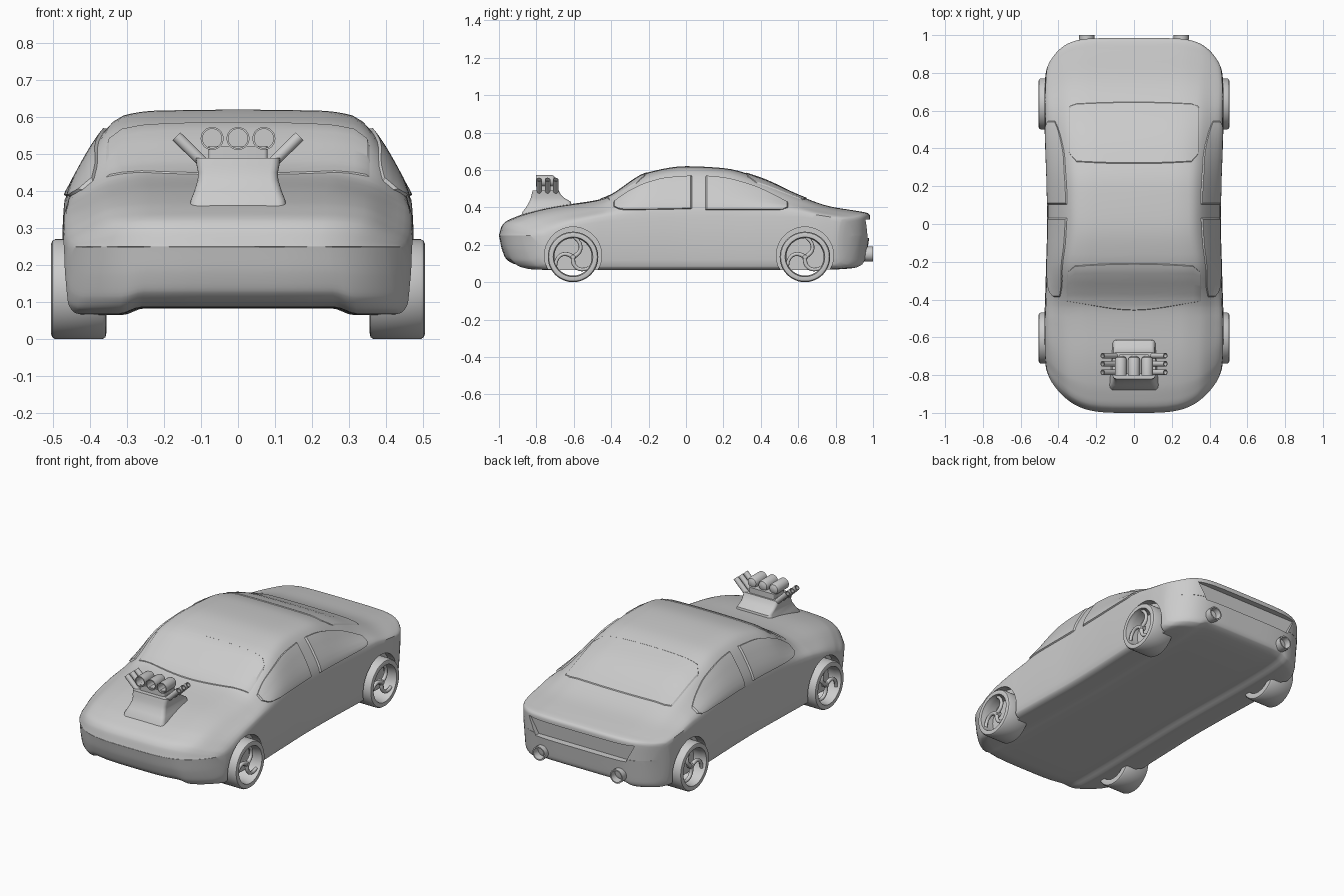
import bpy, bmesh, math
from mathutils import Vector
from mathutils.bvhtree import BVHTree

if "Cube" in bpy.data.objects:
    bpy.data.objects.remove(bpy.data.objects["Cube"])


def sample(rows, u):
    """Monotone cubic interpolation; first column is the parameter."""
    n = len(rows)
    u = min(max(u, rows[0][0]), rows[-1][0])
    i = max(k for k in range(n - 1) if rows[k][0] <= u)
    h = rows[i + 1][0] - rows[i][0]
    t = (u - rows[i][0]) / h
    out = []
    for c in range(1, len(rows[0])):
        sec = lambda k: (rows[k + 1][c] - rows[k][c]) / (rows[k + 1][0] - rows[k][0])

        def slope(k):
            if k == 0 or k == n - 1:
                return sec(min(k, n - 2))
            a, b = sec(k - 1), sec(k)
            return 0 if a * b <= 0 else 2 * a * b / (a + b)
        p, q = rows[i][c], rows[i + 1][c]
        out.append(p * (2*t**3 - 3*t*t + 1) + q * (3*t*t - 2*t**3)
                   + h * slope(i) * (t**3 - 2*t*t + t) + h * slope(i + 1) * (t**3 - t*t))
    return out


def finish(name, bm, angle=35):
    bmesh.ops.remove_doubles(bm, verts=bm.verts, dist=1e-5)
    bmesh.ops.recalc_face_normals(bm, faces=bm.faces)
    me = bpy.data.meshes.new(name)
    bm.to_mesh(me)
    ob = bpy.data.objects.new(name, me)
    bpy.context.collection.objects.link(ob)
    smooth(ob, angle)
    return ob


def smooth(ob, angle=35):
    bpy.ops.object.select_all(action='DESELECT')
    ob.select_set(True)
    bpy.context.view_layer.objects.active = ob
    bpy.ops.object.shade_smooth_by_angle(angle=math.radians(angle))


def loft(rings, caps=True):
    bm = bmesh.new()
    vs = [[bm.verts.new(p) for p in r] for r in rings]
    n = len(rings[0])
    for a, b in zip(vs, vs[1:]):
        for j in range(n):
            bm.faces.new((a[j], a[(j + 1) % n], b[(j + 1) % n], b[j]))
    if caps:
        bm.faces.new(vs[0])
        bm.faces.new(vs[-1])
    return bm


def lathe(name, profile, origin, axis, segs=40, caps=True):
    """Revolve (radius, height) points about an axis."""
    q = Vector(axis).to_track_quat('Z', 'Y')
    rings = [[Vector(origin) + q @ Vector((r * math.cos(a), r * math.sin(a), h))
              for a in (2 * math.pi * k / segs for k in range(segs))] for r, h in profile]
    return finish(name, loft(rings, caps))


# Body stations: y, bottom z, half width, shoulder z, roof edge x, roof edge z, top z
stations = [
    (-1.0, .2492, .44, .2499, .30, .2504, .2508), (-.985, .17, .455, .252, .32, .29, .30),
    (-.962, .11, .465, .257, .33, .315, .325), (-.92, .08, .47, .265, .34, .333, .345),
    (-.85, .068, .475, .285, .34, .357, .37), (-.7, .065, .477, .315, .34, .387, .405),
    (-.5, .065, .475, .34, .35, .412, .435), (-.43, .065, .472, .35, .35, .43, .452),
    (-.2, .065, .465, .37, .335, .568, .588), (0, .065, .46, .375, .31, .604, .62),
    (.2, .065, .463, .38, .31, .594, .61), (.4, .065, .47, .38, .32, .535, .556),
    (.6, .065, .475, .375, .33, .452, .465), (.77, .067, .475, .36, .34, .395, .405),
    (.92, .075, .47, .345, .35, .37, .38), (.97, .09, .465, .335, .35, .362, .37),
    (.983, .11, .455, .325, .345, .35, .358), (.99, .2492, .42, .2499, .33, .2504, .2508)]


def steps(rows, n):
    us = [a[0] + (b[0] - a[0]) * k / n for a, b in zip(rows, rows[1:]) for k in range(n)]
    return us + [rows[-1][0]]


def section(y):
    zb, w, zs, wr, zr, zt = sample(stations, y)
    f = zb + min(.018, .1 * (zs - zb))
    pts = [(0, f), (w * .55, f), (w * .68, zb), (w - .045, zb), (w - .01, zb + min(.02, .3 * (zs - zb))),
           (w, zb + .6 * (zs - zb)), (w * .987, zs),
           ((w + wr) / 2 + .08 * (zr - zs), (zs + zr) / 2 + .03 * (zr - zs)),
           (wr, zr), (wr * .7, zt - .15 * (zt - zr)), (0, zt), (-wr * .7, zt - .15 * (zt - zr))]
    rows, s = [], 0
    for k, p in enumerate(pts):
        s += math.dist(p, pts[k - 1]) if k else 0
        rows.append((s, *p))
    half = [sample(rows, u) for u in steps(rows[:-1], 4)]
    ring = half + [(-x, z) for x, z in half[-2:0:-1]]
    # Bow the nose and tail in plan, and lean the tail inwards below its lip
    front, back = max(0, (-y - .5) / .5), max(0, (y - .6) / .39)
    lean = max(0, (y - .85) / .14) * .09
    return [(x, y + .22 * front * abs(x / .47)**4 - .17 * back * (x / .47)**6
             - lean * max(0, .35 - z), z) for x, z in ring]


bm = loft([section(y) for y in steps(stations, 5)])
bmesh.ops.recalc_face_normals(bm, faces=bm.faces)
tree = BVHTree.FromBMesh(bm)
body = finish("car_body", bm, 40)

# Shallow wheel arches and tail recess cut from the body
AXLES, WZ = (-.604, .636), .135
cutters = [lathe("arch_cutter", [(0, .425), (.153, .425), (.153, .6), (0, .6)], (0, y, .142), (s, 0, 0), 48)
           for y in AXLES for s in (-1, 1)]
cutters.append(finish("tail_cutter", loft([[(-.34, y, .335), (.34, y, .335), (.29, y - .01, .235),
                                            (-.29, y - .01, .235)] for y in (.95, 1.06)])))
for c in cutters:
    c.hide_render = True
    m = body.modifiers.new("cut", 'BOOLEAN')
    m.operation, m.solver, m.object = 'DIFFERENCE', 'EXACT', c
    bpy.context.view_layer.objects.active = body
    bpy.ops.object.modifier_apply(modifier=m.name)
    bpy.data.objects.remove(c)
smooth(body, 35)


def glass(name, low, high, ray, bulge):
    """Raised pane between two edge curves, projected on the body."""
    ts = [0, .025] + [k / 14 for k in range(1, 14)] + [.975, 1]
    g = bmesh.new()
    grid = []
    for i, a in enumerate(ts):
        u = low[0][0] + (low[-1][0] - low[0][0]) * a
        lo, hi = sample(low, u)[0], sample(high, u)[0]
        row = []
        for j, b in enumerate(ts):
            start, d = ray(u, lo + (hi - lo) * b)
            hit, nor, _, _ = tree.ray_cast(Vector(start), Vector(d))
            if nor.dot(Vector(d)) > 0:
                nor = -nor
            edge = i in (0, len(ts) - 1) or j in (0, len(ts) - 1)
            row.append(g.verts.new(hit + nor * (-.004 if edge else bulge)))
        grid.append(row)
    for a, b in zip(grid, grid[1:]):
        for j in range(len(a) - 1):
            g.faces.new((a[j], b[j], b[j + 1], a[j + 1]))
    return finish(name, g, 30)


# Side windows, windscreen and rear window
for s in (-1, 1):
    side = lambda y, z: ((s, y, z), (-s, 0, 0))
    glass("front_side_window", [(-.39, .405), (-.34, .385), (.035, .39)],
          [(-.39, .425), (-.3, .488), (-.2, .535), (-.1, .56), (.035, .57)], side, .008)
    glass("rear_side_window", [(.1, .385), (.5, .385), (.55, .4)],
          [(.1, .57), (.2, .56), (.35, .52), (.46, .47), (.55, .42)], side, .008)
down = lambda x, y: ((x, y, 2), (0, 0, -1))
glass("windscreen", [(-.365, -.41), (0, -.46), (.365, -.41)],
      [(-.365, -.30), (-.33, -.22), (0, -.205), (.33, -.22), (.365, -.30)], down, .004)
glass("rear_window", [(-.355, .40), (-.31, .325), (0, .315), (.31, .325), (.355, .40)],
      [(-.355, .61), (-.32, .64), (0, .65), (.32, .64), (.355, .61)], down, .004)

# Hollow wheels with three swirled spokes
tyre = [(.1, .357), (.115, .355), (.13, .358), (.135, .366), (.135, .494), (.13, .502), (.122, .505),
        (.106, .503), (.103, .485), (.1, .47), (.1, .357)]
for y in AXLES:
    for s in (-1, 1):
        lathe("wheel", tyre, (0, y, WZ), (s, 0, 0), 48, False)
        lathe("wheel_hub", [(0, .46), (.016, .46), (.016, .486), (.011, .491), (0, .491)],
              (0, y, WZ), (s, 0, 0), 24)
        cu = bpy.data.curves.new("wheel_spokes", 'CURVE')
        cu.dimensions, cu.bevel_depth, cu.bevel_resolution = '3D', .012, 2
        for k in range(3):
            sp = cu.splines.new('POLY')
            sp.points.add(9)
            for i, p in enumerate(sp.points):
                r = .005 + .099 * i / 9
                a = .5 + k * 2 * math.pi / 3 + 1.0 * (r / .104)**2
                p.co = (s * .48, y + r * math.cos(a), WZ + r * math.sin(a), 1)
                p.radius = 1 - .25 * i / 9
        bpy.context.collection.objects.link(bpy.data.objects.new("wheel_spokes", cu))

# Engine block through the bonnet: z, half width, front y, back y
levels = [(.33, .132, -.888, -.6), (.375, .128, -.875, -.605), (.40, .118, -.855, -.61),
          (.43, .109, -.838, -.615), (.45, .108, -.83, -.65), (.47, .112, -.825, -.67), (.49, .114, -.82, -.68)]


def rounded(z, hx, y0, y1, r=.022):
    ring = []
    for cx, cy, a0 in ((hx - r, y1 - r, 0), (r - hx, y1 - r, 90), (r - hx, y0 + r, 180), (hx - r, y0 + r, 270)):
        for k in range(5):
            a = math.radians(a0 + 22.5 * k)
            ring.append((cx + r * math.cos(a), cy + r * math.sin(a), z))
    return ring


finish("engine_block", loft([rounded(*l) for l in levels]))
finish("engine_plate", loft([rounded(z, .08, -.795, -.69, .01) for z in (.48, .522)]))

# Air intakes, side pipes and tail exhausts
intake = [(0, .06), (.026, .06), (.026, 0), (.031, 0), (.031, .085), (.026, .097), (.014, .103), (0, .104)]
for x in (-.07, 0, .07):
    lathe("air_intake", intake, (x, -.803, .542), (0, 1, 0), 28)
pipe = [(0, 0), (.015, 0), (.015, .1), (.011, .1), (.011, .07), (0, .07)]
for s in (-1, 1):
    for y in (-.785, -.74, -.697):
        lathe("engine_pipe", pipe, (s * .095, y, .478), (s, 0, .98), 16)
    lathe("tail_exhaust", [(0, 0), (.034, 0), (.04, .08), (.04, .1), (.033, .1), (.03, .05), (0, .05)],
          (s * .25, .9, .15), (0, 1, 0), 28)
